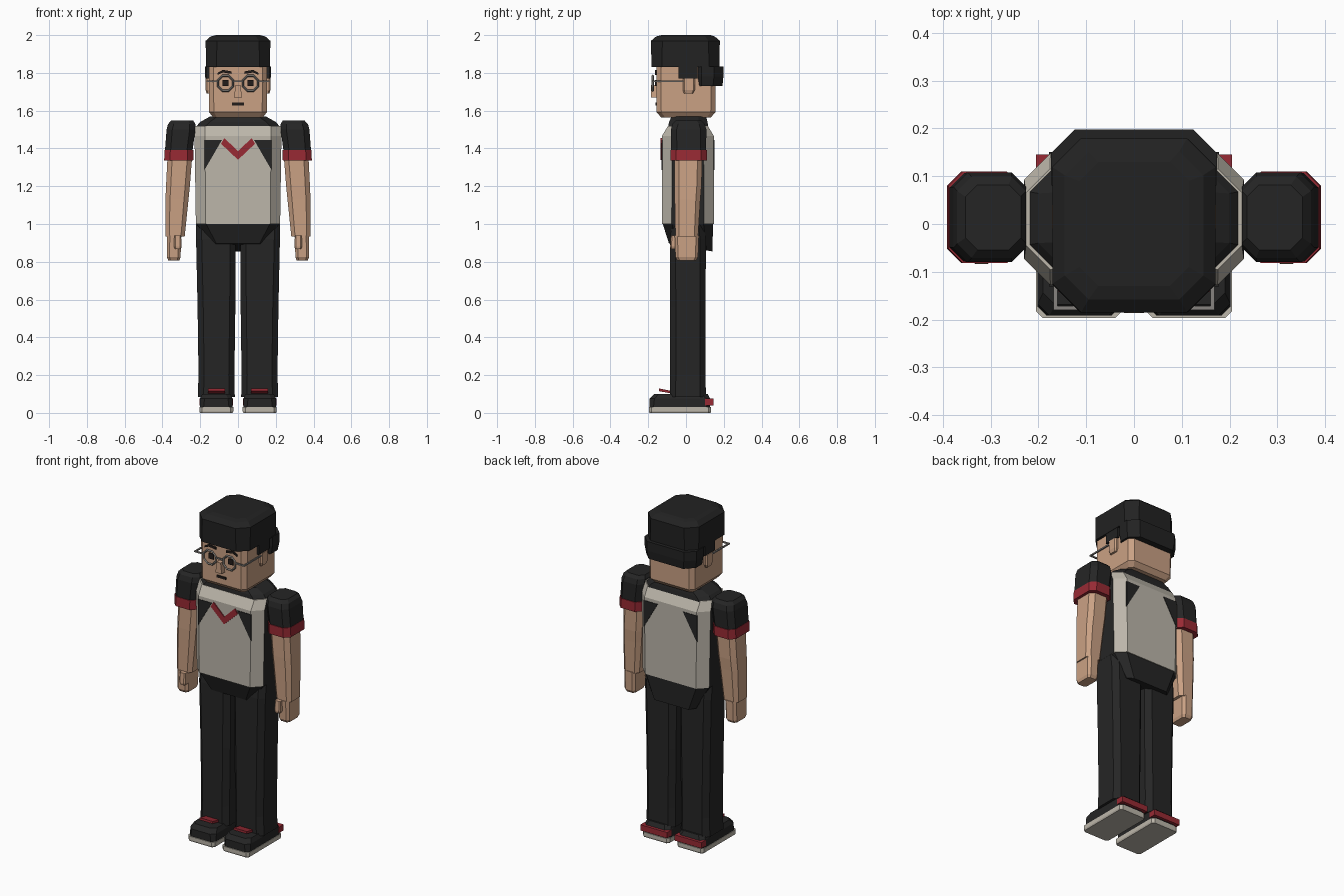
import bpy, bmesh, math
from mathutils import Matrix


def mat(name, r, g, b):
    m = bpy.data.materials.new(name)
    lin = lambda v: ((v / 255 + 0.055) / 1.055) ** 2.4
    m.diffuse_color = (lin(r), lin(g), lin(b), 1)
    return m


BLACK = mat("black_cloth", 37, 37, 37)
HAIR = mat("dark_hair", 34, 34, 34)
GREY = mat("warm_grey_cloth", 188, 182, 170)
SKIN = mat("skin", 202, 161, 132)
RED = mat("red_trim", 152, 42, 52)
METAL = mat("glasses_grey", 135, 132, 128)
EYE = mat("dark_features", 34, 28, 26)


def finish(name, bm, *mats):
    bmesh.ops.recalc_face_normals(bm, faces=bm.faces)
    me = bpy.data.meshes.new(name)
    bm.to_mesh(me)
    bm.free()
    for m in mats:
        me.materials.append(m)
    ob = bpy.data.objects.new(name, me)
    bpy.context.collection.objects.link(ob)
    return ob


def loft(name, rings, *mats):
    """Stack of chamfered rectangles: (z, cx, cy, half_x, half_y, chamfer)."""
    bm = bmesh.new()
    prev = None
    for z, cx, cy, hx, hy, c in rings:
        pts = [(hx, hy - c), (hx - c, hy), (c - hx, hy), (-hx, hy - c),
               (-hx, c - hy), (c - hx, -hy), (hx - c, -hy), (hx, c - hy)]
        ring = [bm.verts.new((cx + x, cy + y, z)) for x, y in pts]
        if prev:
            for i in range(8):
                j = (i + 1) % 8
                bm.faces.new((prev[i], prev[j], ring[j], ring[i]))
        else:
            bm.faces.new(ring[::-1])
        prev = ring
    bm.faces.new(prev)
    return finish(name, bm, *mats)


def box(name, x0, x1, y0, y1, z0, z1, m):
    bm = bmesh.new()
    bmesh.ops.create_cube(bm, size=1)
    for v in bm.verts:
        v.co = ((x0 + x1) / 2 + v.co.x * (x1 - x0), (y0 + y1) / 2 + v.co.y * (y1 - y0),
                (z0 + z1) / 2 + v.co.z * (z1 - z0))
    return finish(name, bm, m)


def plate(name, pts, y0, y1, m):
    """Outline in x/z, extruded from y0 to y1."""
    bm = bmesh.new()
    f = bm.faces.new([bm.verts.new((x, y0, z)) for x, z in pts])
    ext = bmesh.ops.extrude_face_region(bm, geom=[f])
    for v in ext["geom"]:
        if isinstance(v, bmesh.types.BMVert):
            v.co.y = y1
    return finish(name, bm, m)


# Torso: grey front, back and chamfers, black sides
torso = loft("torso", [(1.0, 0, .01, .223, .138, .052), (1.465, 0, .01, .23, .138, .055),
                       (1.52, 0, .01, .226, .105, .05)], GREY, BLACK)
for p in torso.data.polygons:
    p.material_index = 1 if abs(p.normal.x) > 0.9 else 0
loft("collar", [(1.515, 0, .012, .222, .106, .05), (1.54, 0, .012, .2, .102, .05),
                (1.568, 0, .015, .15, .092, .04)], BLACK)
pelvis = loft("pelvis", [(.88, 0, .025, .145, .115, .03), (1.0, 0, .01, .218, .133, .05)], BLACK)
for v in pelvis.data.vertices:
    if v.co.z < .95:
        v.co.z -= v.co.y * .18

# Shirt pattern
plate("chest_chevron", [(-.09, 1.425), (0, 1.34), (.09, 1.425), (.072, 1.455), (0, 1.385), (-.072, 1.455)],
      -.134, -.126, RED)
for side, s in (("left", 1), ("right", -1)):
    tri = [(s * .178, 1.445), (s * .085, 1.445), (s * .178, 1.285)]
    plate(side + "_front_panel", tri, -.131, -.124, BLACK)
    plate(side + "_back_panel", tri, .145, .151, BLACK)

# Head and hair
loft("head", [(1.565, 0, 0, .132, .132, .02), (1.592, 0, 0, .153, .156, .025),
              (1.86, 0, 0, .155, .157, .025)], SKIN)
loft("hair_cap", [(1.83, 0, -.003, .17, .18, .055), (1.97, 0, -.003, .171, .182, .06),
                  (1.993, 0, -.003, .145, .155, .05), (2.0, 0, 0, .115, .13, .04)], HAIR)
loft("back_hair", [(1.73, 0, .113, .166, .08, .05), (1.78, 0, .115, .174, .083, .05),
                   (1.835, 0, .115, .174, .083, .05)], HAIR)
plate("nose", [(-.013, 1.735), (-.021, 1.67), (.021, 1.67), (.013, 1.735)], -.186, -.15, SKIN)
box("mouth", -.031, .031, -.162, -.154, 1.628, 1.642, EYE)
box("glasses_bridge", -.024, .024, -.182, -.175, 1.751, 1.759, METAL)

for side, s in (("left", 1), ("right", -1)):
    def sbox(name, x0, x1, *rest):
        return box(side + "_" + name, *sorted((s * x0, s * x1)), *rest)

    # Face details
    sbox("hair_side", .14, .168, -.04, .06, 1.77, 1.835, HAIR)
    loft(side + "_ear", [(1.69, s * .152, .013, .014, .024, .006), (1.71, s * .154, .015, .018, .032, .008),
                         (1.77, s * .154, .015, .018, .032, .008)], SKIN)
    sbox("eye", .05, .081, -.165, -.156, 1.73, 1.763, EYE)
    plate(side + "_eyebrow", [(s * .035, 1.795), (s * .035, 1.808), (s * .08, 1.816),
                              (s * .108, 1.8), (s * .108, 1.79), (s * .08, 1.802)], -.165, -.156, EYE)
    # Glasses: octagonal rim and temple arm
    bpy.ops.mesh.primitive_torus_add(major_segments=8, minor_segments=4, major_radius=.043, minor_radius=.006,
                                     location=(s * .066, -.176, 1.745), rotation=(math.pi / 2, 0, 0))
    rim = bpy.context.object
    rim.name = side + "_glasses_rim"
    rim.data.transform(Matrix.Rotation(math.pi / 8, 4, 'Z'))
    rim.data.materials.append(METAL)
    sbox("glasses_hinge", .107, .168, -.18, -.172, 1.751, 1.759, METAL)
    sbox("glasses_temple", .16, .168, -.18, .0, 1.751, 1.759, METAL)

    # Arm
    loft(side + "_sleeve", [(1.385, s * .314, .014, .073, .092, .03), (1.5, s * .302, .014, .076, .094, .03),
                            (1.53, s * .298, .014, .072, .085, .03), (1.547, s * .295, .014, .058, .068, .025)], BLACK)
    loft(side + "_sleeve_band", [(1.335, s * .314, .014, .077, .096, .03),
                                 (1.393, s * .312, .014, .076, .096, .03)], RED)
    loft(side + "_arm", [(.935, s * .333, .004, .051, .06, .02), (1.13, s * .323, .008, .061, .068, .024),
                         (1.2, s * .318, .01, .063, .072, .025), (1.34, s * .309, .012, .065, .074, .025)], SKIN)
    loft(side + "_hand", [(.808, s * .34, .004, .03, .05, .012), (.825, s * .34, .004, .036, .06, .014),
                          (.94, s * .338, .004, .038, .064, .015)], SKIN)
    loft(side + "_thumb", [(.868, s * .318, -.062, .016, .02, .006), (.88, s * .319, -.06, .02, .024, .007),
                           (.94, s * .319, -.06, .018, .02, .006)], SKIN)

    # Leg
    loft(side + "_leg", [(.085, s * .115, .01, .098, .095, .03), (.2, s * .114, .01, .095, .094, .03),
                         (.56, s * .114, .01, .1, .094, .03), (.92, s * .117, .01, .105, .095, .03),
                         (1.04, s * .14, .01, .082, .08, .03)], BLACK)

    # Shoe
    loft(side + "_sole", [(0, s * .115, -.032, .086, .162, .012), (.008, s * .115, -.032, .09, .165, .014),
                          (.03, s * .115, -.032, .09, .165, .014)], GREY)
    loft(side + "_shoe", [(.03, s * .115, -.032, .087, .16, .02), (.075, s * .115, -.032, .087, .16, .025),
                          (.1, s * .115, -.027, .075, .142, .025)], BLACK)
    sbox("heel_tab", .026, .205, .1, .145, .04, .075, RED)
    strap = sbox("shoe_strap", .07, .158, -.142, -.075, .102, .116, RED)
    for v in strap.data.vertices:
        if v.co.y < -.1:
            v.co.z += .013
